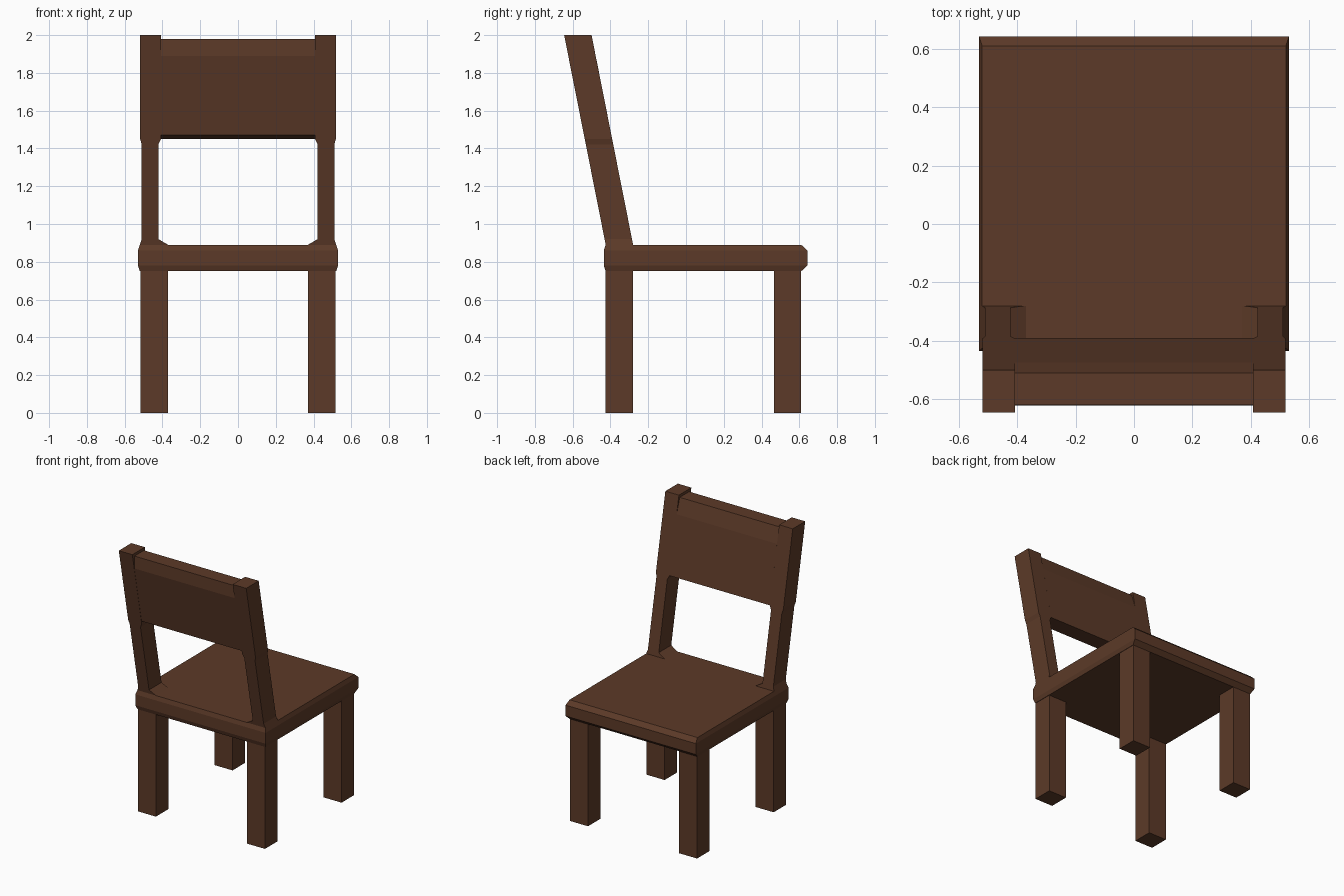
import bpy, bmesh

if "Cube" in bpy.data.objects:
    bpy.data.objects.remove(bpy.data.objects["Cube"])

wood = bpy.data.materials.new("dark brown wood")
wood.diffuse_color = (0.107, 0.042, 0.021, 1.0)
wood.use_nodes = True
wood.node_tree.nodes["Principled BSDF"].inputs["Base Color"].default_value = wood.diffuse_color


def finish(name, bm):
    bmesh.ops.recalc_face_normals(bm, faces=bm.faces)
    mesh = bpy.data.meshes.new(name)
    bm.to_mesh(mesh)
    bm.free()
    mesh.materials.append(wood)
    bpy.context.collection.objects.link(bpy.data.objects.new(name, mesh))


def loft(name, loops):
    """Join equal-length point loops into a closed solid."""
    bm = bmesh.new()
    rings = [[bm.verts.new(p) for p in loop] for loop in loops]
    n = len(rings[0])
    for a, b in zip(rings, rings[1:]):
        for i in range(n):
            j = (i + 1) % n
            bm.faces.new((a[i], a[j], b[j], b[i]))
    bm.faces.new(rings[0])
    bm.faces.new(rings[-1])
    finish(name, bm)


def rect(x0, x1, y0, y1, z):
    return [(x0, y0, z), (x1, y0, z), (x1, y1, z), (x0, y1, z)]


def lean(z):
    """Backward shift of the backrest at height z."""
    return -0.22 * (z - 0.89) / 1.11


# Seat slab with bevelled rim
loft("seat", [rect(-0.52, 0.52, -0.425, 0.61, 0.75),
              rect(-0.53, 0.53, -0.435, 0.642, 0.78),
              rect(-0.53, 0.53, -0.435, 0.642, 0.86),
              rect(-0.52, 0.52, -0.425, 0.61, 0.89)])

# Post outline: height, inner x, outer x
post = [(0.89, 0.37, 0.52), (0.92, 0.422, 0.51), (1.42, 0.422, 0.51),
        (1.45, 0.408, 0.518), (2.0, 0.408, 0.518)]

for side, s in (("left", -1), ("right", 1)):
    # Square legs
    for end, y0 in (("back", -0.425), ("front", 0.465)):
        loft(f"{end}_leg_{side}", [rect(s * 0.37, s * 0.517, y0, y0 + 0.145, z)
                                   for z in (0.0, 0.75)])
    # Leaning backrest posts
    loft(f"back_post_{side}", [rect(s * a, s * b, -0.425 + lean(z), -0.28 + lean(z), z)
                               for z, a, b in post])

# Backrest panel between the posts
profile = [(-0.391, 1.45), (-0.474, 1.87), (-0.51, 1.98),
           (-0.62, 1.98), (-0.622, 1.89), (-0.538, 1.47)]
loft("back_panel", [[(x, y, z) for y, z in profile] for x in (-0.408, 0.408)])
